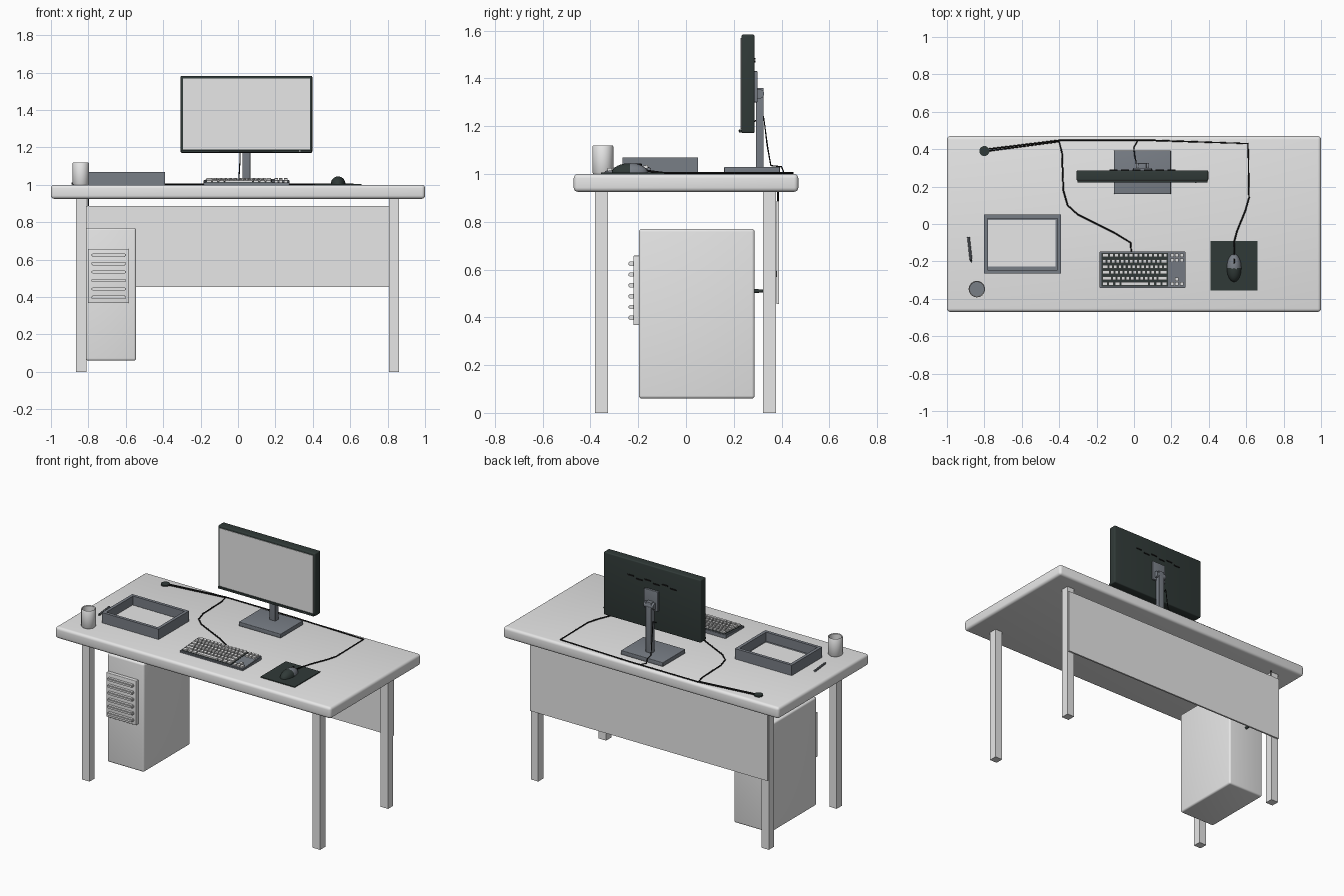
import bpy, bmesh, math
from mathutils import Matrix, Vector

if "Cube" in bpy.data.objects:
    bpy.data.objects.remove(bpy.data.objects["Cube"], do_unlink=True)


def material(name, r, g, b):
    m = bpy.data.materials.new(name)
    m.use_nodes = True
    m.diffuse_color = (r, g, b, 1)
    m.node_tree.nodes["Principled BSDF"].inputs["Base Color"].default_value = (r, g, b, 1)
    return m


pale = material("pale_grey", .8, .8, .8)
slate = material("slate_grey", .19, .21, .24)
dark = material("dark_green_grey", .03, .042, .039)
black = material("cable_black", .008, .008, .008)


def finish(name, bm, *mats):
    bmesh.ops.recalc_face_normals(bm, faces=bm.faces)
    mesh = bpy.data.meshes.new(name)
    bm.to_mesh(mesh)
    bm.free()
    for m in mats:
        mesh.materials.append(m)
    ob = bpy.data.objects.new(name, mesh)
    bpy.context.scene.collection.objects.link(ob)
    bpy.ops.object.select_all(action='DESELECT')
    ob.select_set(True)
    bpy.context.view_layer.objects.active = ob
    bpy.ops.object.shade_smooth_by_angle(angle=math.radians(35))
    return ob


def add_box(bm, x, y, z):
    centre = Vector([sum(r) / 2 for r in (x, y, z)])
    size = [r[1] - r[0] for r in (x, y, z)]
    mat = Matrix.Translation(centre) @ Matrix.Diagonal((*size, 1))
    return bmesh.ops.create_cube(bm, size=1, matrix=mat)["verts"]


def box(name, x, y, z, mat, bevel=0):
    bm = bmesh.new()
    add_box(bm, x, y, z)
    if bevel:
        bmesh.ops.bevel(bm, geom=bm.edges[:], offset=bevel, segments=4,
                        profile=.5, affect='EDGES')
    return finish(name, bm, mat)


def rod(name, start, end, r1, mat, r2=None, sides=24):
    a, b = Vector(start), Vector(end)
    d = b - a
    place = Matrix.Translation((a + b) / 2) @ d.to_track_quat('Z', 'Y').to_matrix().to_4x4()
    bm = bmesh.new()
    bmesh.ops.create_cone(bm, cap_ends=True, segments=sides, radius1=r1,
                          radius2=r1 if r2 is None else r2, depth=d.length, matrix=place)
    return finish(name, bm, mat)


def cable(name, points, radius=.004):
    cu = bpy.data.curves.new(name, 'CURVE')
    cu.dimensions = '3D'
    cu.bevel_depth = radius
    cu.bevel_resolution = 2
    sp = cu.splines.new('POLY')
    sp.points.add(len(points) - 1)
    for p, co in zip(sp.points, points):
        p.co = (*co, 1)
    cu.materials.append(black)
    ob = bpy.data.objects.new(name, cu)
    bpy.context.scene.collection.objects.link(ob)


def on_desk(points):
    return [(x, y, 1.004) for x, y in points]


# Desk: rounded top, four square legs, rear panel
box("desk_top", (-1, 1), (-.47, .47), (.925, 1), pale, .018)
for side, x in (("right", -.838), ("left", .835)):
    for end, y in (("front", -.353), ("back", .35)):
        box(f"{end}_{side}_leg", (x - .027, x + .027), (y - .027, y + .027), (0, .93), pale)
box("rear_panel", (-.862, .858), (.378, .389), (.455, .887), pale)

# Computer tower with a slatted front plate
box("tower_case", (-.812, -.545), (-.197, .287), (.06, .77), pale, .012)
box("tower_front_plate", (-.803, -.585), (-.22, -.19), (.367, .658), pale, .004)
bm = bmesh.new()
for i in range(6):
    z = .398 + i * .0452
    add_box(bm, (-.783, -.6), (-.24, -.21), (z - .009, z + .009))
bmesh.ops.bevel(bm, geom=bm.edges[:], offset=.004, segments=2, affect='EDGES')
finish("tower_slats", bm, pale)
rod("tower_plug", (-.68, .28, .51), (-.68, .325, .51), .01, dark, .005)

# Monitor: housing with inset screen, lower lip, rear slots
MX = .045
box("monitor_housing", (MX - .352, MX + .352), (.232, .287), (1.171, 1.583), dark, .007)
box("monitor_screen", (MX - .339, MX + .339), (.229, .235), (1.188, 1.568), pale)
box("monitor_lip", (MX - .348, MX + .348), (.222, .236), (1.173, 1.187), dark, .003)
box("power_light", (.325, .335), (.22, .225), (1.178, 1.183), pale)
bm = bmesh.new()
for i in range(6):
    x = MX + (i - 2.5) * .062
    z = 1.47 + (i % 2) * .012
    add_box(bm, (x - .022, x + .022), (.285, .291), (z - .004, z + .004))
finish("monitor_slots", bm, black)

# Monitor stand
box("stand_base", (MX - .152, MX + .152), (.16, .393), (1.003, 1.03), slate, .003)
box("stand_column", (MX - .021, MX + .021), (.292, .325), (1.025, 1.36), slate, .003)
box("mount_plate", (MX - .05, MX + .05), (.284, .3), (1.3, 1.43), slate, .003)
rod("tilt_pivot", (MX - .035, .307, 1.335), (MX + .035, .307, 1.335), .02, slate)

# Keyboard: sloped body, dark key bed, rows of keys
KX, KY = (-.185, .275), (-.342, -.147)


def slope(y):
    return 1.012 + .015 * (y - KY[0]) / (KY[1] - KY[0])


def sloped_box(bm, x, y, low, high):
    for v in add_box(bm, x, y, (0, 1)):
        v.co.z = slope(v.co.y) + (high if v.co.z > .5 else low)


bm = bmesh.new()
for v in add_box(bm, KX, KY, (1, 1.02)):
    if v.co.z > 1.01:
        v.co.z = slope(v.co.y)
bmesh.ops.bevel(bm, geom=bm.edges[:], offset=.003, segments=2, affect='EDGES')
finish("keyboard_body", bm, slate)
bm = bmesh.new()
sloped_box(bm, (-.175, .183), (-.333, -.155), -.002, .002)
finish("keyboard_bed", bm, dark)

bm = bmesh.new()


def key_row(x0, x1, y, widths):
    unit = (x1 - x0) / sum(widths)
    for w in widths:
        sloped_box(bm, (x0 + .003, x0 + w * unit - .003), (y - .0095, y + .0095), 0, .011)
        x0 += w * unit


rows = [[1.5] + [1] * 12,
        [1] * 13 + [1.6],
        [1.5] + [1] * 13,
        [1.8] + [1] * 11 + [1.8],
        [2.2] + [1] * 10 + [2.2],
        [1.3, 1.3, 1.3, 6, 1.3, 1.3, 1.3]]
for i, widths in enumerate(rows):
    key_row(-.172, .18, -.168 - i * .0303, widths)
for i in range(2):
    key_row(.192, .267, -.168 - i * .027, [1] * 3)
key_row(.217, .242, -.295, [1])
key_row(.192, .267, -.32, [1] * 3)
finish("keyboard_keys", bm, pale)

# Mouse and mat: front half grey, palm half dark
box("mouse_mat", (.41, .66), (-.355, -.09), (.999, 1.005), dark)
bm = bmesh.new()
bmesh.ops.create_uvsphere(bm, u_segments=24, v_segments=16, radius=1)
bmesh.ops.bisect_plane(bm, geom=bm.verts[:] + bm.edges[:] + bm.faces[:],
                       plane_co=(0, 0, 0), plane_no=(0, 0, 1), clear_inner=True)
bmesh.ops.holes_fill(bm, edges=bm.edges[:])
bmesh.ops.transform(bm, verts=bm.verts[:], matrix=Matrix.Translation((.535, -.235, 1.005))
                    @ Matrix.Diagonal((.039, .075, .04, 1)))
for f in bm.faces:
    f.material_index = int(f.calc_center_median().y < -.238)
finish("mouse", bm, slate, dark)
box("mouse_wheel", (.531, .539), (-.215, -.185), (1.03, 1.043), black, .002)

# Paper tray: open frame with paper on its floor
TX, TY, TZ = (-.802, -.39), (-.265, .05), (1, 1.068)
bm = bmesh.new()
for x in ((TX[0], TX[0] + .02), (TX[1] - .02, TX[1])):
    add_box(bm, x, TY, TZ)
for y in ((TY[0], TY[0] + .02), (TY[1] - .02, TY[1])):
    add_box(bm, (TX[0] + .02, TX[1] - .02), y, TZ)
add_box(bm, (TX[0] + .01, TX[1] - .01), (TY[0] + .01, TY[1] - .01), (1, 1.008))
finish("paper_tray", bm, slate)
box("paper", (TX[0] + .022, TX[1] - .03), (TY[0] + .038, TY[1] - .028), (1.007, 1.013), pale)

# Cup: lathed wall with a drink inside
bm = bmesh.new()
profile = [(0, 1), (.04, 1), (.044, 1.006), (.044, 1.115), (.042, 1.118),
           (.038, 1.115), (.038, 1.01), (0, 1.01)]
verts = [bm.verts.new((r, 0, z)) for r, z in profile]
edges = [bm.edges.new(p) for p in zip(verts, verts[1:])]
bmesh.ops.spin(bm, geom=verts + edges, axis=(0, 0, 1), cent=(0, 0, 0),
               angle=math.tau, steps=32)
bmesh.ops.remove_doubles(bm, verts=bm.verts[:], dist=.0001)
bmesh.ops.translate(bm, verts=bm.verts[:], vec=(-.84, -.348, 0))
finish("cup", bm, pale)
rod("cup_drink", (-.84, -.348, 1.01), (-.84, -.348, 1.05), .0385, slate)

# Pen
rod("pen", (-.885, -.07, 1.007), (-.872, -.19, 1.007), .007, slate, sides=8)
rod("pen_tip", (-.872, -.19, 1.007), (-.87, -.208, 1.007), .007, dark, .001, 8)

# Cable outlet and cables
rod("cable_outlet", (-.8, .39, .995), (-.8, .39, 1.008), .027, dark)
cable("mouse_cable", on_desk([(-.8, .398), (-.4, .447), (.1, .447), (.61, .43), (.615, .14),
                              (.595, .07), (.55, -.04), (.537, -.09)])
      + [(.535, -.13, 1.009), (.535, -.17, 1.015)])
cable("keyboard_cable", on_desk([(-.8, .388), (-.4, .44), (-.385, .38), (-.378, .18), (-.355, .1),
                                 (-.3, .05), (-.22, .01), (-.1, -.05), (-.018, -.1), (-.015, -.15)]))
cable("monitor_cable", [(.015, .285, 1.22), (.012, .325, 1.24), (.01, .34, 1.12),
                        (.005, .355, 1.035), (0, .4, 1.03), (0, .41, 1.004), (.02, .447, 1.004)], .003)
cable("tower_cable", [(-.8, .385, 1), (-.8, .384, .6), (-.76, .36, .53), (-.68, .32, .51)])
